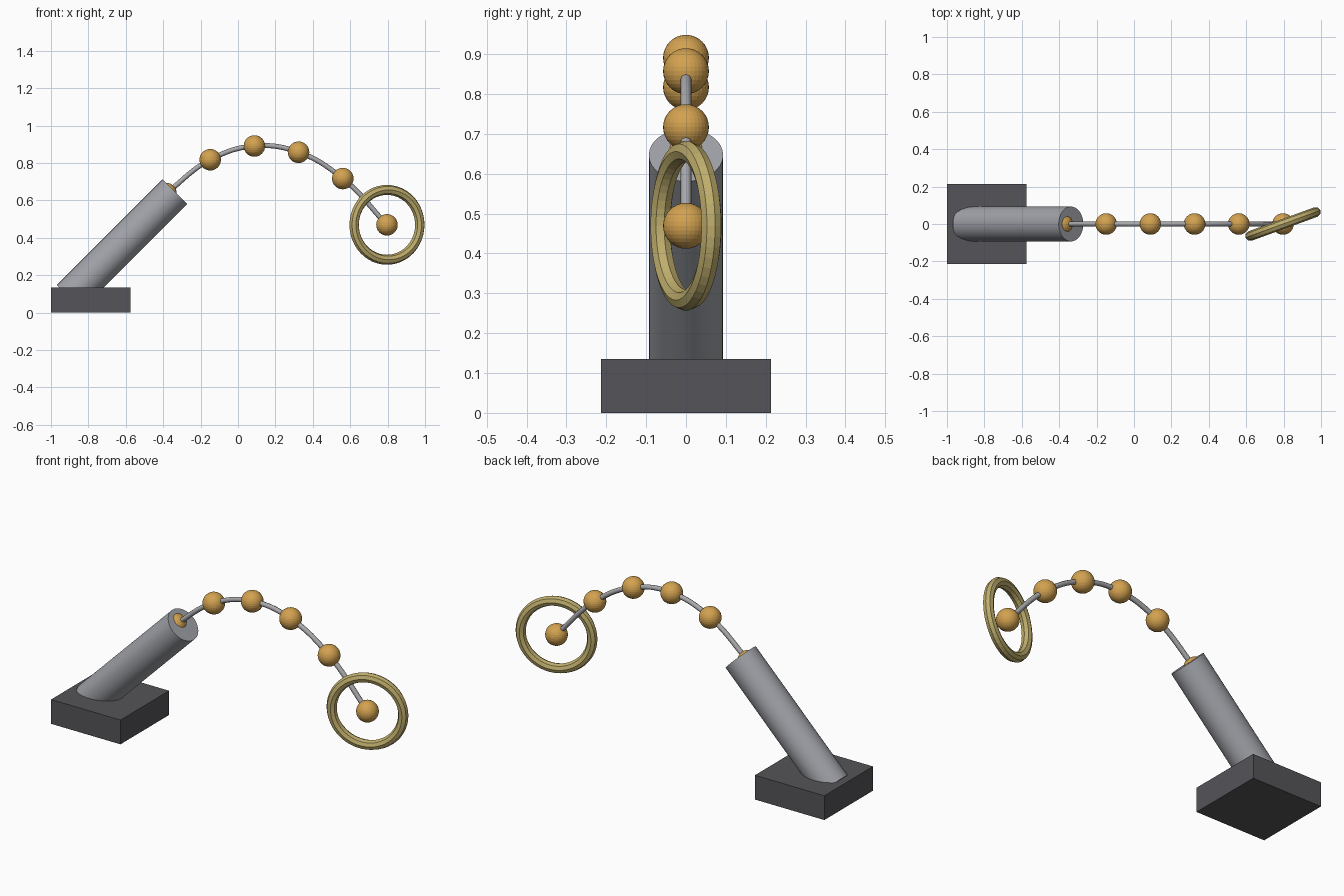
import bpy, math
from mathutils import Vector

if "Cube" in bpy.data.objects:
    bpy.data.objects.remove(bpy.data.objects["Cube"], do_unlink=True)


def material(name, rgb):
    m = bpy.data.materials.new(name)
    m.use_nodes = True
    m.diffuse_color = (*rgb, 1)
    m.node_tree.nodes["Principled BSDF"].inputs["Base Color"].default_value = (*rgb, 1)
    return m


def finish(name, mat, smooth=None):
    ob = bpy.context.object
    ob.name = name
    ob.data.materials.append(mat)
    if smooth:
        bpy.ops.object.shade_smooth_by_angle(angle=math.radians(smooth))
    return ob


dark = material("dark grey", (0.09, 0.09, 0.1))
grey = material("barrel grey", (0.35, 0.36, 0.39))
steel = material("wire grey", (0.4, 0.4, 0.42))
orange = material("amber", (0.65, 0.36, 0.08))
gold = material("pale gold", (0.52, 0.42, 0.15))

# Base block
bpy.ops.mesh.primitive_cube_add(size=1, location=(-0.787, 0, 0.0675))
bpy.context.object.scale = (0.427, 0.427, 0.135)
finish("base", dark)

# Barrel tilted at 45 degrees, its foot sunk in the base
muzzle = Vector((-0.337, 0, 0.647))
axis = Vector((1, 0, 1)).normalized()
bpy.ops.mesh.primitive_cylinder_add(vertices=32, radius=0.0933, depth=0.8,
                                    location=muzzle - axis * 0.4,
                                    rotation=(0, math.pi / 4, 0))
finish("barrel", grey, 30)

# Balls evenly spaced in x along a parabola
path = [Vector((-0.385 + 0.2363 * i, 0, 0.637 + 0.234 * i - 0.0535 * i * i))
        for i in range(6)]
for i, p in enumerate(path):
    bpy.ops.mesh.primitive_uv_sphere_add(segments=32, ring_count=16,
                                         radius=0.0575, location=p)
    finish(f"ball_{i + 1}", orange)

# Wire threading the balls
curve = bpy.data.curves.new("flight_wire", "CURVE")
curve.dimensions = "3D"
curve.bevel_depth = 0.0133
curve.bevel_resolution = 2
curve.use_fill_caps = True
spline = curve.splines.new("BEZIER")
spline.bezier_points.add(len(path) - 1)
for bp, p in zip(spline.bezier_points, path):
    bp.co = p
    bp.handle_left_type = bp.handle_right_type = "AUTO"
curve.materials.append(steel)
wire = bpy.data.objects.new("flight_wire", curve)
bpy.context.collection.objects.link(wire)

# Target hoop round the last ball, turned about the vertical
bpy.ops.mesh.primitive_torus_add(major_radius=0.1867, minor_radius=0.0267,
                                 major_segments=48, minor_segments=8,
                                 location=path[-1],
                                 rotation=(math.pi / 2, 0, math.radians(20)))
finish("target_hoop", gold)
